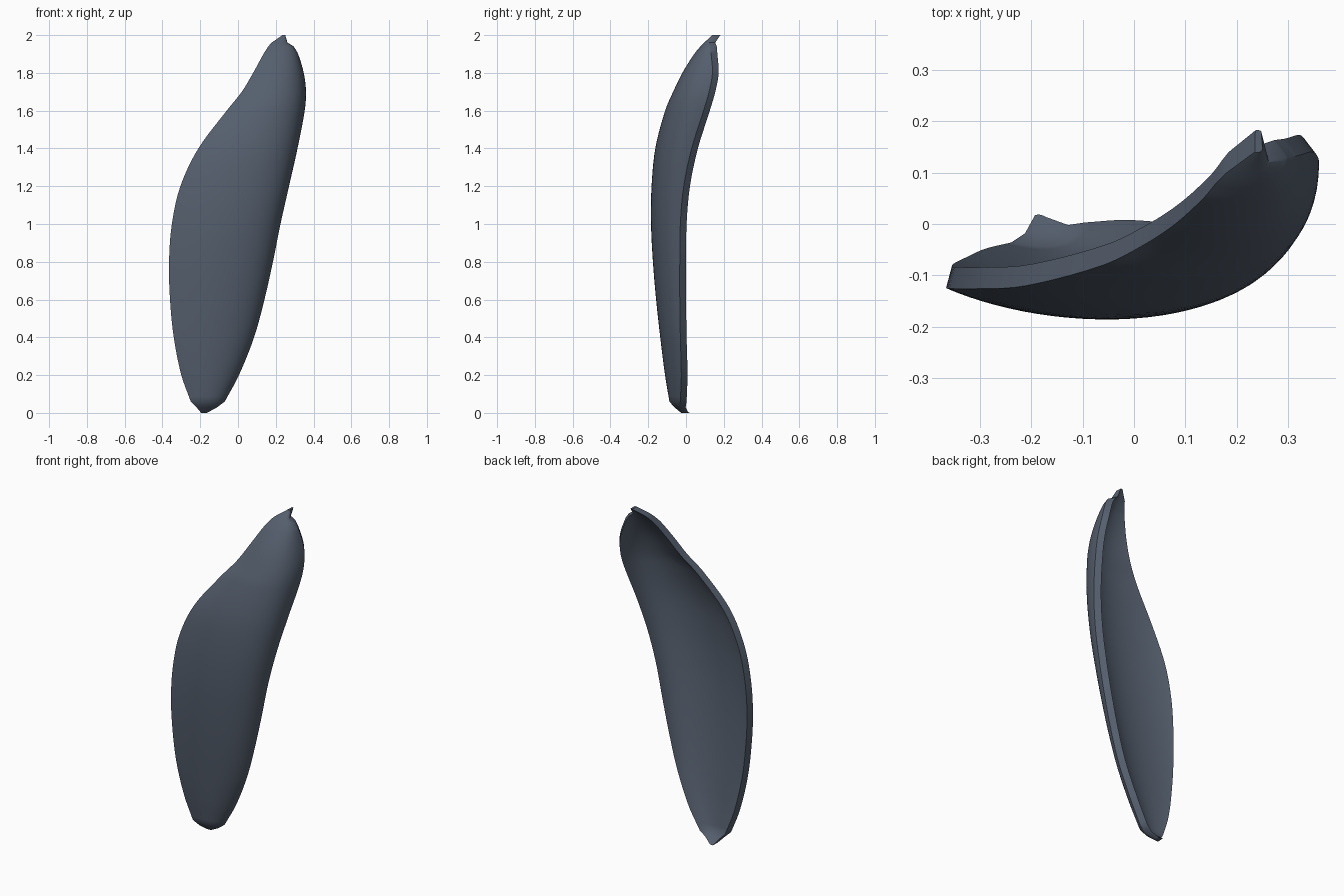
import bpy
import bmesh
import math
from mathutils import Vector

cube = bpy.data.objects.get("Cube")
if cube:
    bpy.data.objects.remove(cube, do_unlink=True)

# Flat slate colour for the whole shell
slate = bpy.data.materials.new("slate_grey")
slate.use_nodes = True
colour = (0.09, 0.113, 0.153, 1)
slate.diffuse_color = colour
slate.node_tree.nodes["Principled BSDF"].inputs["Base Color"].default_value = colour

# Key sections: height, left edge x and y, right edge x and y, foremost y
KEYS = [
    (0, -.195, -.025, -.165, -.02, -.025),
    (.03, -.22, -.06, -.11, -.035, -.06),
    (.06, -.25, -.078, -.07, -.03, -.085),
    (.2, -.30, -.09, .005, -.025, -.108),
    (.4, -.34, -.108, .085, -.03, -.133),
    (.6, -.36, -.118, .14, -.033, -.155),
    (.8, -.365, -.125, .185, -.033, -.172),
    (1, -.35, -.126, .225, -.03, -.182),
    (1.2, -.305, -.126, .27, -.012, -.178),
    (1.4, -.21, -.12, .315, .03, -.155),
    (1.6, -.06, -.08, .353, .093, -.1),
    (1.7, .02, -.04, .36, .122, -.058),
    (1.8, .08, .0, .348, .14, -.01),
    (1.9, .135, .05, .318, .133, .05),
    (1.94, .16, .08, .295, .13, .08),
    (1.96, .178, .098, .262, .122, .098),
    (2, .235, .14, .25, .148, .14),
]
SMOOTH_FIRST, SMOOTH_LAST = 2, 14
STEPS = 5
ACROSS = 28


def slope(i, k):
    """Rate of change of column k with height at key i."""
    a = max(i - 1, SMOOTH_FIRST)
    b = min(i + 1, SMOOTH_LAST)
    return (KEYS[b][k] - KEYS[a][k]) / (KEYS[b][0] - KEYS[a][0])


def blend(i, t):
    """Section between key i and the next one."""
    p, q = KEYS[i], KEYS[i + 1]
    h = q[0] - p[0]
    smooth = SMOOTH_FIRST <= i < SMOOTH_LAST
    row = [p[0] + h * t]
    for k in range(1, len(p)):
        value = p[k] + (q[k] - p[k]) * t
        if smooth:
            d = q[k] - p[k]
            u = 1 - t
            value += t * u * (u * (slope(i, k) * h - d) - t * (slope(i + 1, k) * h - d))
        row.append(value)
    return row


def bezier(a, b, c, d, t):
    u = 1 - t
    return a * u**3 + b * 3 * u * u * t + c * 3 * u * t * t + d * t**3


def section(row):
    """Closed ring: outer skin left to right, then inner skin back."""
    z, lx, ly, rx, ry, front = row
    width = rx - lx
    depth = (front - (ly + ry) / 8) / 0.75
    tuck = width * 0.09 * max(0, 1.5 - z)
    outer = [Vector((lx, ly, z)), Vector((lx + width * 0.33, depth, z)),
             Vector((rx - tuck, depth, z)), Vector((rx, ry, z))]
    s = min(1, width / 0.15)
    inset = [(.011 * s, .042), (.006 * s, .046), (-.03 * s, .042), (-.025 * s, .033)]
    inner = [p + Vector((x, y, 0)) for p, (x, y) in zip(outer, inset)]
    ts = [j / ACROSS for j in range(ACROSS + 1)]
    return [bezier(*outer, t) for t in ts] + [bezier(*inner, t) for t in reversed(ts)]


# Loft the curved shell panel through its sections
rows = []
for i in range(len(KEYS) - 1):
    n = STEPS if SMOOTH_FIRST <= i < SMOOTH_LAST else 1
    rows += [blend(i, j / n) for j in range(n)]
rows.append(KEYS[-1])

bm = bmesh.new()
rings = [[bm.verts.new(p) for p in section(r)] for r in rows]
for low, high in zip(rings, rings[1:]):
    for j in range(len(low)):
        k = (j + 1) % len(low)
        bm.faces.new((low[j], low[k], high[k], high[j]))
# End caps as strips between the two skins
for ring in (rings[0], rings[-1]):
    for j in range(ACROSS):
        bm.faces.new((ring[j], ring[j + 1], ring[-2 - j], ring[-1 - j]))
bmesh.ops.recalc_face_normals(bm, faces=bm.faces)

mesh = bpy.data.meshes.new("curved_shell_panel")
bm.to_mesh(mesh)
bm.free()
mesh.materials.append(slate)
panel = bpy.data.objects.new("curved_shell_panel", mesh)
bpy.context.collection.objects.link(panel)

# Smooth skins with a crisp rim
bpy.ops.object.select_all(action="DESELECT")
panel.select_set(True)
bpy.context.view_layer.objects.active = panel
bpy.ops.object.shade_smooth_by_angle(angle=math.radians(35))
